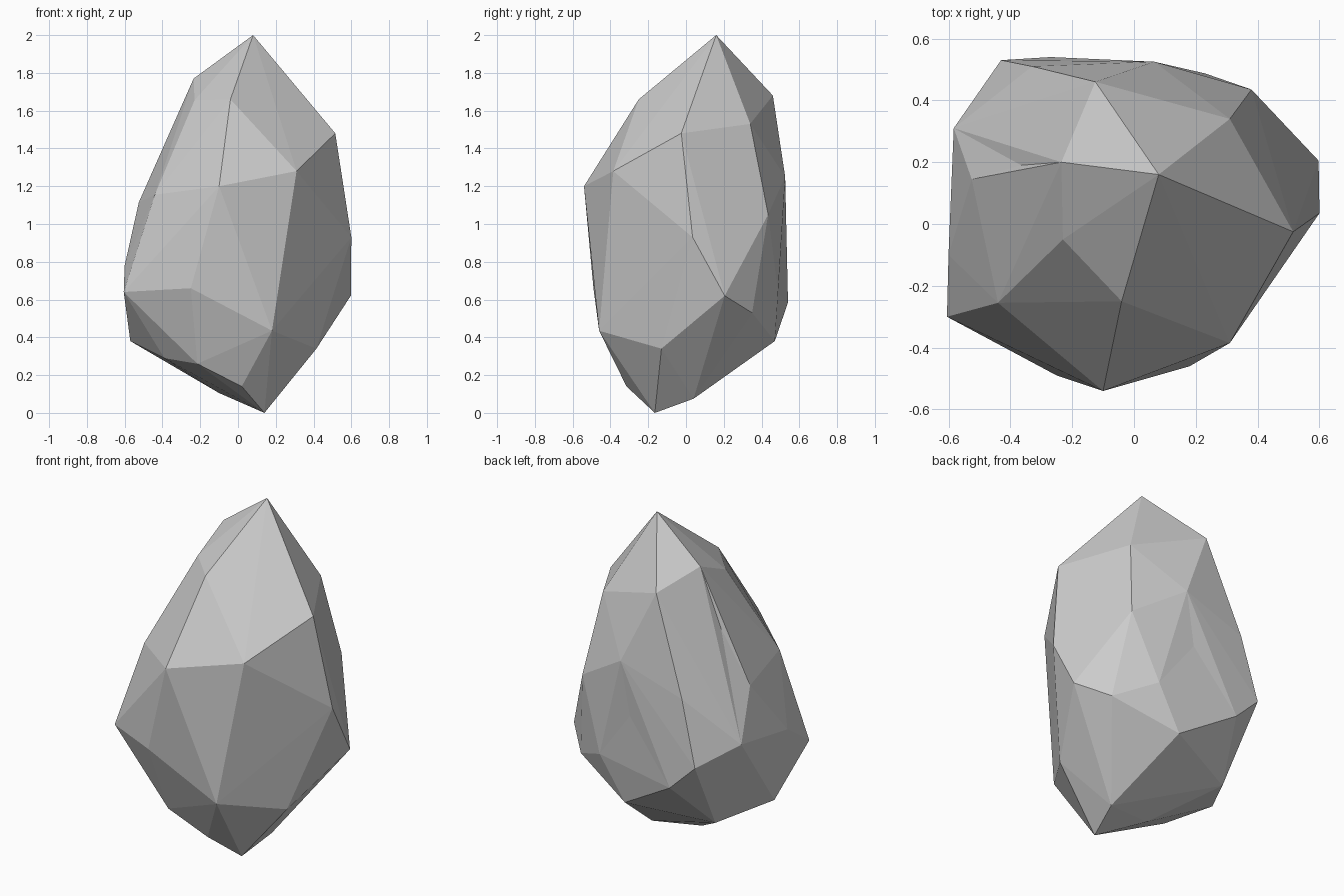
import bpy, bmesh
from mathutils import Vector

# Corner points of the stone, listed from the tip down to the base
CORNERS = [
    (.08, .16, 2), (-.235, .2, 1.77), (-.125, .46, 1.68), (-.04, -.25, 1.66), (-.23, -.05, 1.655),
    (.31, .34, 1.53), (.515, -.025, 1.48), (-.365, .19, 1.43), (.31, -.385, 1.28), (.065, .525, 1.25),
    (-.1, -.54, 1.2), (-.44, -.255, 1.155), (-.525, .145, 1.115), (-.33, .51, 1.12), (.38, .435, 1.05),
    (.6, .035, .93), (.01, .515, .93), (-.583, .31, .84), (-.6, -.1, .78), (-.43, .53, .74),
    (-.25, -.49, .66), (-.605, -.3, .64), (.23, .487, .635), (.597, .205, .62), (-.27, .54, .585),
    (.45, .35, .53), (.18, -.46, .435), (-.57, -.02, .38), (.075, .47, .38), (.415, -.13, .34),
    (-.39, .28, .31), (-.39, -.21, .29), (-.215, -.35, .26), (.02, -.315, .14), (-.1, -.01, .105),
    (.195, .04, .075), (.14, -.165, 0),
]


def faceted_skin(points, centre):
    """Wrap every point in triangles; dented points are pushed out only while wrapping."""
    push = [1.0] * len(points)
    for _ in range(60):
        bm = bmesh.new()
        verts = [bm.verts.new(centre + (Vector(p) - centre) * s) for p, s in zip(points, push)]
        bmesh.ops.convex_hull(bm, input=verts)
        loose = [i for i, v in enumerate(verts) if not v.link_faces]
        if not loose:
            break
        for i in loose:
            push[i] += .01
        bm.free()
    for v, p in zip(verts, points):
        v.co = p
    bmesh.ops.recalc_face_normals(bm, faces=bm.faces)
    return bm


# Faceted stone
bm = faceted_skin(CORNERS, Vector((0, 0, .9)))
mesh = bpy.data.meshes.new("stone")
bm.to_mesh(mesh)
bm.free()
bpy.context.collection.objects.link(bpy.data.objects.new("stone", mesh))
